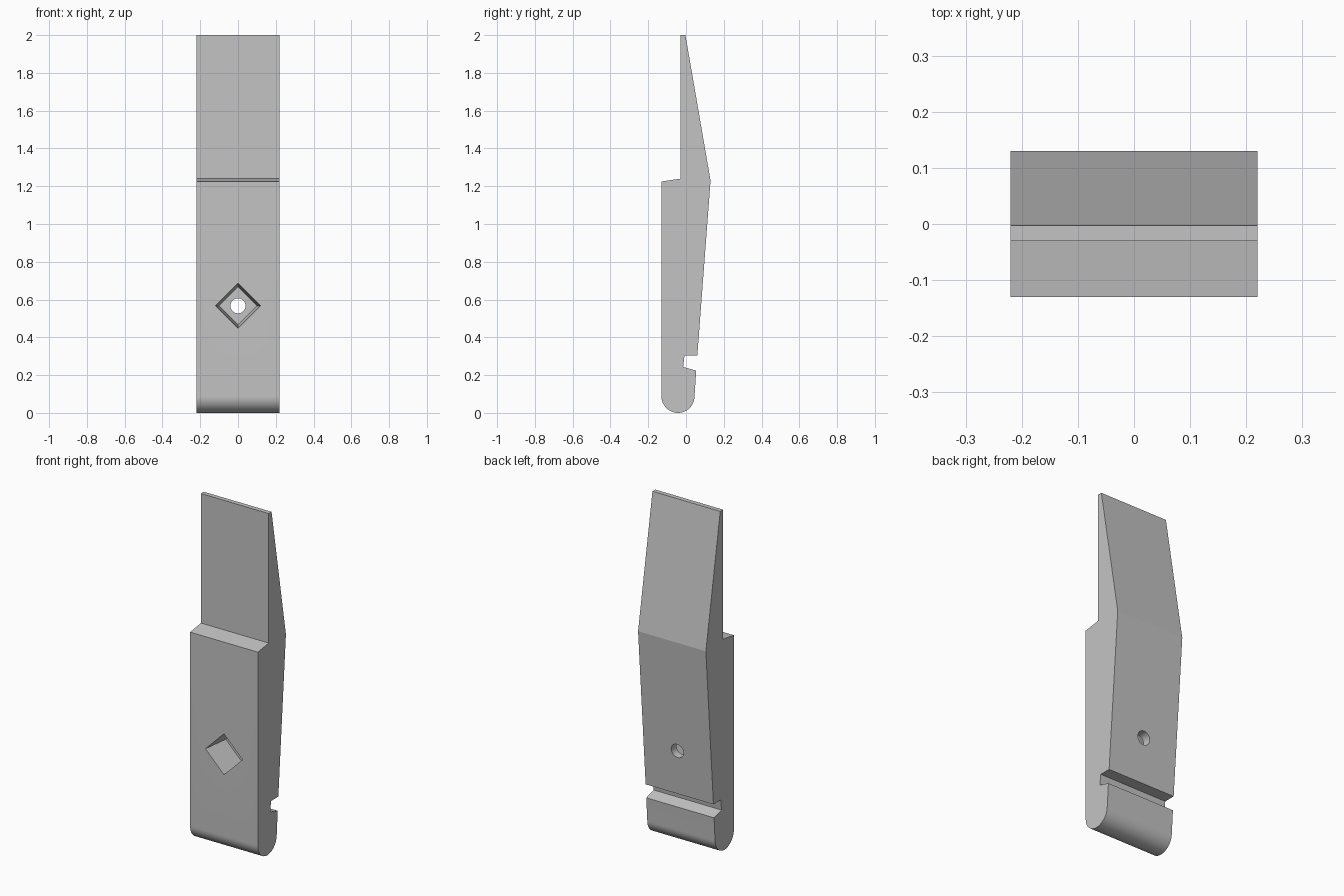
import bpy, bmesh, math

cube = bpy.data.objects.get("Cube")
if cube:
    bpy.data.objects.remove(cube, do_unlink=True)

HALF_WIDTH = 0.22
FRONT = -0.13
HOLE_Z = 0.567

grey = bpy.data.materials.new("plain grey")
grey.use_nodes = True
grey.diffuse_color = (0.55, 0.55, 0.55, 1)
grey.node_tree.nodes["Principled BSDF"].inputs["Base Color"].default_value = grey.diffuse_color

# Side profile (y, z): stepped front, wedge tip, back notch, rounded foot
profile = [(FRONT, 1.225), (-0.03, 1.24), (-0.03, 2.0), (-0.003, 2.0),
           (0.13, 1.23), (0.06, 0.305), (-0.008, 0.305), (-0.015, 0.243),
           (0.054, 0.224)]
radius = 0.0875
steps = 32
for i in range(steps + 1):
    a = -math.pi * i / steps
    profile.append((FRONT + radius + radius * math.cos(a), radius + radius * math.sin(a)))

bm = bmesh.new()
face = bm.faces.new([bm.verts.new((-HALF_WIDTH, y, z)) for y, z in profile])
extruded = bmesh.ops.extrude_face_region(bm, geom=[face])
moved = [v for v in extruded["geom"] if isinstance(v, bmesh.types.BMVert)]
bmesh.ops.translate(bm, verts=moved, vec=(2 * HALF_WIDTH, 0, 0))
bmesh.ops.recalc_face_normals(bm, faces=bm.faces)
mesh = bpy.data.meshes.new("wedge_body")
bm.to_mesh(mesh)
bm.free()
mesh.materials.append(grey)
body = bpy.data.objects.new("wedge_body", mesh)
bpy.context.collection.objects.link(body)


def cut(name, sides, r_front, r_back, y_front, y_back):
    """Subtract a tapered prism running from front to back."""
    bpy.ops.mesh.primitive_cone_add(
        vertices=sides, radius1=r_front, radius2=r_back, depth=y_back - y_front,
        location=(0, (y_front + y_back) / 2, HOLE_Z), rotation=(-math.pi / 2, 0, 0))
    cutter = bpy.context.object
    cutter.name = name
    cutter.hide_render = True
    cutter.data.materials.append(grey)
    mod = body.modifiers.new(name, "BOOLEAN")
    mod.operation = "DIFFERENCE"
    mod.solver = "EXACT"
    mod.object = cutter
    bpy.ops.object.select_all(action="DESELECT")
    body.select_set(True)
    bpy.context.view_layer.objects.active = body
    bpy.ops.object.modifier_apply(modifier=mod.name)
    bpy.data.objects.remove(cutter, do_unlink=True)


# Tapered diamond pocket in front, round hole through to the back
cut("diamond_pocket_cutter", 4, 0.1225, 0.10, FRONT - 0.02, 0.03)
cut("round_hole_cutter", 32, 0.04, 0.04, 0.0, 0.2)

# Smooth the rounded foot and hole, keep real edges sharp
bpy.ops.object.shade_smooth_by_angle(angle=math.radians(20))
# The shallow back ridge and slopes stay crisp
for edge in body.data.edges:
    a, b = (body.data.vertices[i].co for i in edge.vertices)
    if abs(a.z - b.z) < 0.001 and a.z > 1.2:
        edge.use_edge_sharp = True
